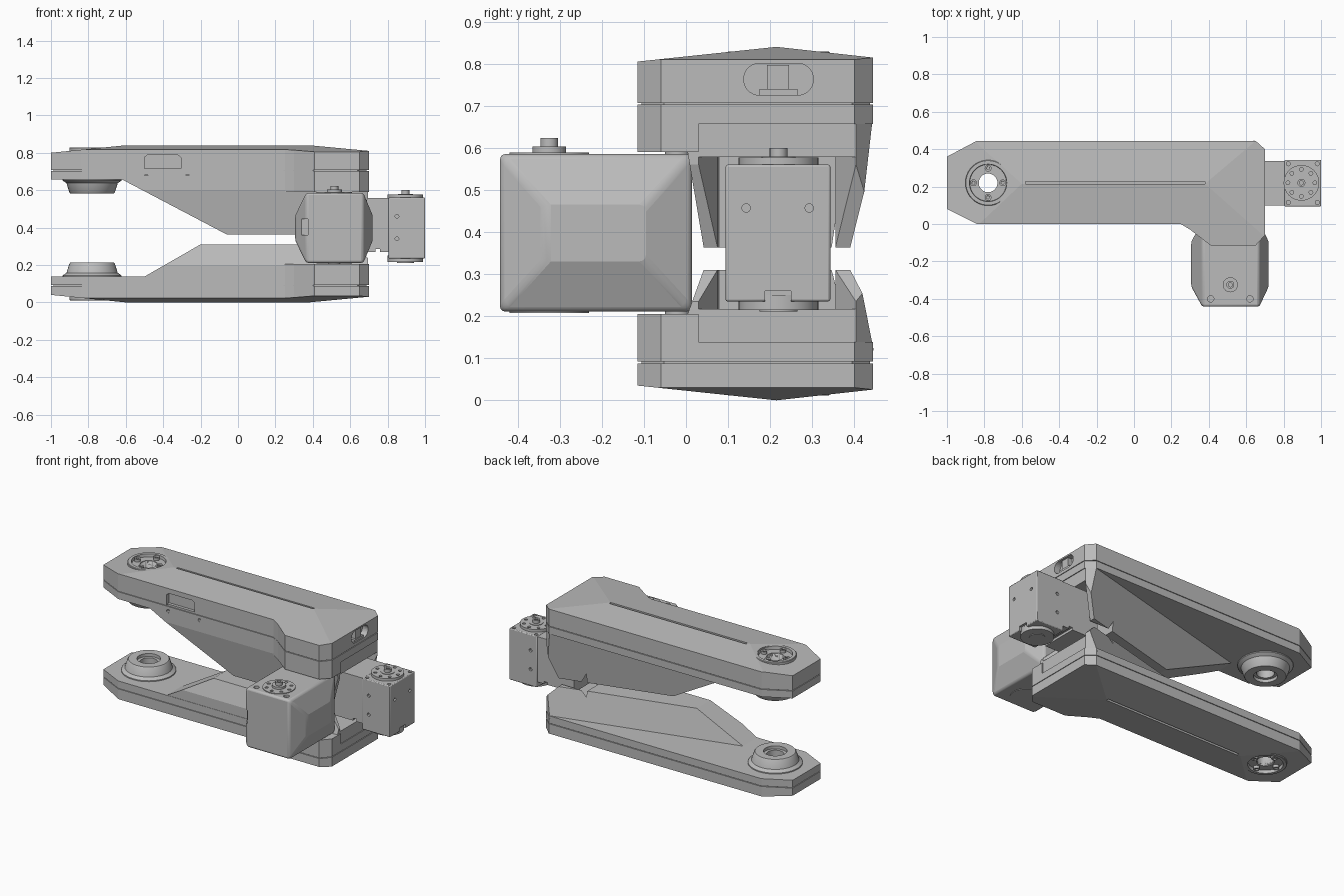
import bpy, bmesh, math
from mathutils import Matrix

cube = bpy.data.objects.get("Cube")
if cube:
    bpy.data.objects.remove(cube, do_unlink=True)

grey = bpy.data.materials.new("mid_grey")
grey.use_nodes = True
grey.diffuse_color = (0.5, 0.5, 0.5, 1)
grey.node_tree.nodes["Principled BSDF"].inputs["Base Color"].default_value = (0.5, 0.5, 0.5, 1)


def finish(name, bm):
    bmesh.ops.recalc_face_normals(bm, faces=bm.faces)
    me = bpy.data.meshes.new(name)
    bm.to_mesh(me)
    bm.free()
    me.materials.append(grey)
    ob = bpy.data.objects.new(name, me)
    bpy.context.collection.objects.link(ob)
    return ob


AXES = {"x": lambda a, b, c: (c, a, b), "y": lambda a, b, c: (a, c, b), "z": lambda a, b, c: (a, b, c)}


def prism(name, points, lo, hi, axis="z", planes=()):
    """Extruded outline, trimmed by (point, outward normal) planes."""
    bm = bmesh.new()
    place = AXES[axis]
    face = bm.faces.new([bm.verts.new(place(a, b, lo)) for a, b in points])
    ext = bmesh.ops.extrude_face_region(bm, geom=[face])
    verts = [g for g in ext["geom"] if isinstance(g, bmesh.types.BMVert)]
    bmesh.ops.translate(bm, verts=verts, vec=place(0, 0, hi - lo))
    bmesh.ops.recalc_face_normals(bm, faces=bm.faces)
    for co, no in planes:
        geom = bm.verts[:] + bm.edges[:] + bm.faces[:]
        bmesh.ops.bisect_plane(bm, geom=geom, plane_co=co, plane_no=no, clear_outer=True)
        rim = [e for e in bm.edges if e.is_boundary]
        if rim:
            bmesh.ops.holes_fill(bm, edges=rim, sides=0)
    return finish(name, bm)


def box(name, x, y, z):
    return prism(name, [(x[0], y[0]), (x[1], y[0]), (x[1], y[1]), (x[0], y[1])], *z)


def activate(ob):
    bpy.ops.object.select_all(action="DESELECT")
    ob.select_set(True)
    bpy.context.view_layer.objects.active = ob


def smooth(ob):
    activate(ob)
    bpy.ops.object.shade_smooth_by_angle(angle=math.radians(30))


def lathe(name, center, profile, axis="z", seg=40):
    """Stack of (radius, height) rings around a centre, closed at both ends."""
    bm = bmesh.new()
    place = AXES[axis]
    rings = [[bm.verts.new(place(center[0] + r * math.cos(math.tau * i / seg),
                                 center[1] + r * math.sin(math.tau * i / seg), h))
              for i in range(seg)] for r, h in profile]
    for low, high in zip(rings, rings[1:]):
        for i in range(seg):
            j = (i + 1) % seg
            bm.faces.new((low[i], low[j], high[j], high[i]))
    bm.faces.new(rings[0])
    bm.faces.new(rings[-1])
    ob = finish(name, bm)
    smooth(ob)
    return ob


def disc(name, center, r, lo, hi, axis="z", seg=40):
    return lathe(name, center, [(r, lo), (r, hi)], axis, seg)


def cut(ob, cutter):
    mod = ob.modifiers.new("cut", "BOOLEAN")
    mod.operation, mod.solver, mod.object = "DIFFERENCE", "EXACT", cutter
    activate(ob)
    bpy.ops.object.modifier_apply(modifier="cut")
    bpy.data.objects.remove(cutter, do_unlink=True)


def drill(ob, centers, r, lo, hi, axis="z"):
    for c in centers:
        cut(ob, disc("drill_cutter", c, r, lo, hi, axis, 16))


def circle(center, r, count):
    return [(center[0] + r * math.cos(math.tau * i / count), center[1] + r * math.sin(math.tau * i / count))
            for i in range(count)]


def bevel(ob, width, segments):
    """Rounded edges: narrow strips smooth, wide faces flat."""
    mod = ob.modifiers.new("bevel", "BEVEL")
    mod.width, mod.segments, mod.angle_limit = width, segments, math.radians(25)
    activate(ob)
    bpy.ops.object.modifier_apply(modifier="bevel")
    for p in ob.data.polygons:
        p.use_smooth = p.area < .005


OUTLINE = [(-1, .08), (-.84, 0), (.25, 0), (.30, -.03), (.41, -.115), (.65, -.115),
           (.70, -.06), (.70, .40), (.65, .445), (-.84, .445), (-1, .36)]
ROOF = [((0, .215, 0), (0, -.106, -1)), ((0, .215, 0), (0, .111, -1)),
        ((-.6, 0, 0), (-.1, 0, -1)), ((.38, 0, 0), (.094, 0, -1))]
POCKET = [(.45, .08), (.62, .075), (.72, .015), (.72, .42), (.62, .355), (.45, .355)]
HUB = (-.78, .22)


def arm(label, seam, pod_start, pod_end, pod_depth, taper_depth, upper):
    """Arm built with its ridged outside at depth 0, growing inward."""
    slab, block = seam + .048, seam + .115

    # ridged cover, seam core, body and the shoulder over the front motor
    cover = prism(label + "_cover", OUTLINE, -.02, seam - .002, planes=ROOF)
    inner = [(-.15 + (x + .15) * .985, .2 + (y - .2) * .97) for x, y in OUTLINE]
    core = prism(label + "_seam_core", inner, seam - .01, seam + .01)
    body = prism(label + "_body", OUTLINE, seam + .002, slab)
    shoulder = prism(label + "_shoulder", OUTLINE[2:7] + [(.70, .03), (.25, .03)], slab - .01, block)
    cut(cover, box("slot_cutter", (-.58, .38), (.213, .227), (-.01, .012)))

    # tapered pod, its back running diagonally, with a flared pocket between two horns
    run = pod_depth - taper_depth
    back_run = pod_depth - slab
    planes = [((.65, .443, slab), (-.26 * back_run, back_run, .045)),
              ((0, .002, taper_depth), (0, -run, .04)), ((.65, .44, 0), (.8, 1, 0))]
    pod = prism(label + "_pod", [(pod_start, slab - .02), (pod_start, slab), (pod_end, pod_depth),
                                 (.62, pod_depth), (.695, block + .03), (.695, slab - .02)],
                .002, .46, "y", planes)
    cut(pod, prism("pocket_cutter", POCKET, block + .012, .7))

    # pivot: sunken outer ring with screws, inner tapered boss, all bored through
    cut(cover, disc("ring_cutter", HUB, .104, -.1, .034))
    ring = lathe(label + "_pivot_ring", HUB, [(.122, .06), (.122, .014), (.119, .011), (.1, .011), (.098, .03)])
    boss = lathe(label + "_pivot_boss", HUB, [(.16, slab - .02), (.157, slab + .006), (.137, slab + .02),
                                              (.122, slab + .068), (.117, slab + .074)])
    cut(boss, disc("recess_cutter", HUB, .068, slab + .055, .5))
    for part in (cover, core, body, ring, boss):
        cut(part, disc("bore_cutter", HUB, .05, -.1, .6))
    smooth(ring)
    smooth(boss)
    parts = [cover, core, body, shoulder, pod, ring, boss]
    for c in circle(HUB, .078, 4):
        screw = disc(label + "_pivot_screw", c, .018, .013, .04, seg=16)
        drill(screw, [c], .009, 0, .02)
        parts.append(screw)

    # upper arm only: front notch, end port and bolt holes
    if upper:
        notch = [(-.5, seam), (-.5, .065), (-.485, .053), (-.32, .053), (-.305, .065), (-.305, seam)]
        cut(cover, prism("notch_cutter", notch, -.05, .025, "y"))
        port = []
        for i in range(24):
            a = math.tau * (i + .5) / 24
            port.append((.22 + math.copysign(.045, math.cos(a)) + .038 * math.cos(a), .077 + .038 * math.sin(a)))
        cut(cover, prism("port_cutter", port, .66, .8, "x"))
        parts.append(box(label + "_port_post", (.65, .69), (.193, .245), (.043, .1)))
        parts.append(box(label + "_port_foot", (.65, .695), (.175, .265), (.1, seam - .003)))
        drill(body, [(-.49, .166), (-.27, .166)], .011, -.02, .02, "y")
        flip = Matrix.Translation((0, 0, .84)) @ Matrix.Diagonal((1, 1, -1, 1))
        for part in parts:
            part.data.transform(flip)
            part.data.flip_normals()


arm("upper_arm", .135, -.62, -.06, .477, .24, True)
arm("lower_arm", .09, -.5, -.2, .31, .2, False)


def output_disc(label, center, z, rise):
    """Round motor flange with hub, shaft and a ring of bolt holes."""
    top = z + rise
    flange = disc(label + "_flange", center, .095, z - .03, top)
    drill(flange, circle(center, .072, 8), .01, top - .015, top + .05)
    smooth(flange)
    disc(label + "_hub", center, .04, z, z + .02)
    shaft = disc(label + "_shaft", center, .021, z, z + .04)
    drill(shaft, [center], .011, z + .03, z + .1)
    smooth(shaft)


# front motor: box with a blunt pyramid on either side
bm = bmesh.new()
for x, ys, zs in ((.365, (-.442, .014), (.211, .585)), (.67, (-.442, .014), (.211, .585)),
                  (.306, (-.335, -.095), (.33, .465)), (.72, (-.335, -.095), (.33, .465))):
    for y in ys:
        for z in zs:
            bm.verts.new((x, y, z))
bmesh.ops.convex_hull(bm, input=bm.verts)
bmesh.ops.dissolve_limit(bm, angle_limit=.01, verts=bm.verts, edges=bm.edges)
front_motor = finish("front_motor", bm)
bevel(front_motor, .012, 3)
cut(front_motor, box("socket_cutter", (.32, .375), (-.5, -.395), (.36, .445)))
drill(front_motor, [(.41, -.4), (.62, -.4)], .017, .57, .7)
FRONT = (.515, -.325)
output_disc("front_motor_top", FRONT, .583, .006)
disc("front_motor_bottom_flange", FRONT, .095, .207, .25)
for z in (.19, .57):
    disc("front_motor_mount", (.515, -.02), .03, z, z + .05)

# end motor: housing, rear bracket, flanges and bolt holes
end_motor = box("end_motor", (.805, 1.0), (.094, .343), (.235, .56))
bevel(end_motor, .005, 2)
rear = box("end_motor_rear", (.55, .81), (.1, .338), (.27, .557))
cut(rear, box("rear_notch_cutter", (.735, .76), (0, .5), (.2, .285)))
cut(end_motor, box("tab_cutter", (.985, 1.1), (.188, .25), (.22, .26)))
drill(end_motor, [(x, y) for x in (.825, .98) for y in (.115, .322)], .011, .55, .6)
drill(end_motor, [(.143, .457), (.293, .457)], .01, .985, 1.1, "x")
for lo, hi in ((0, .106), (.331, .4)):
    drill(end_motor, [(.85, .34), (.85, .46)], .01, lo, hi, "y")
END = (.895, .22)
output_disc("end_motor_top", END, .56, .017)
disc("end_motor_bottom_flange", END, .095, .215, .25)
disc("end_motor_bottom_hub", END, .045, .211, .23)
